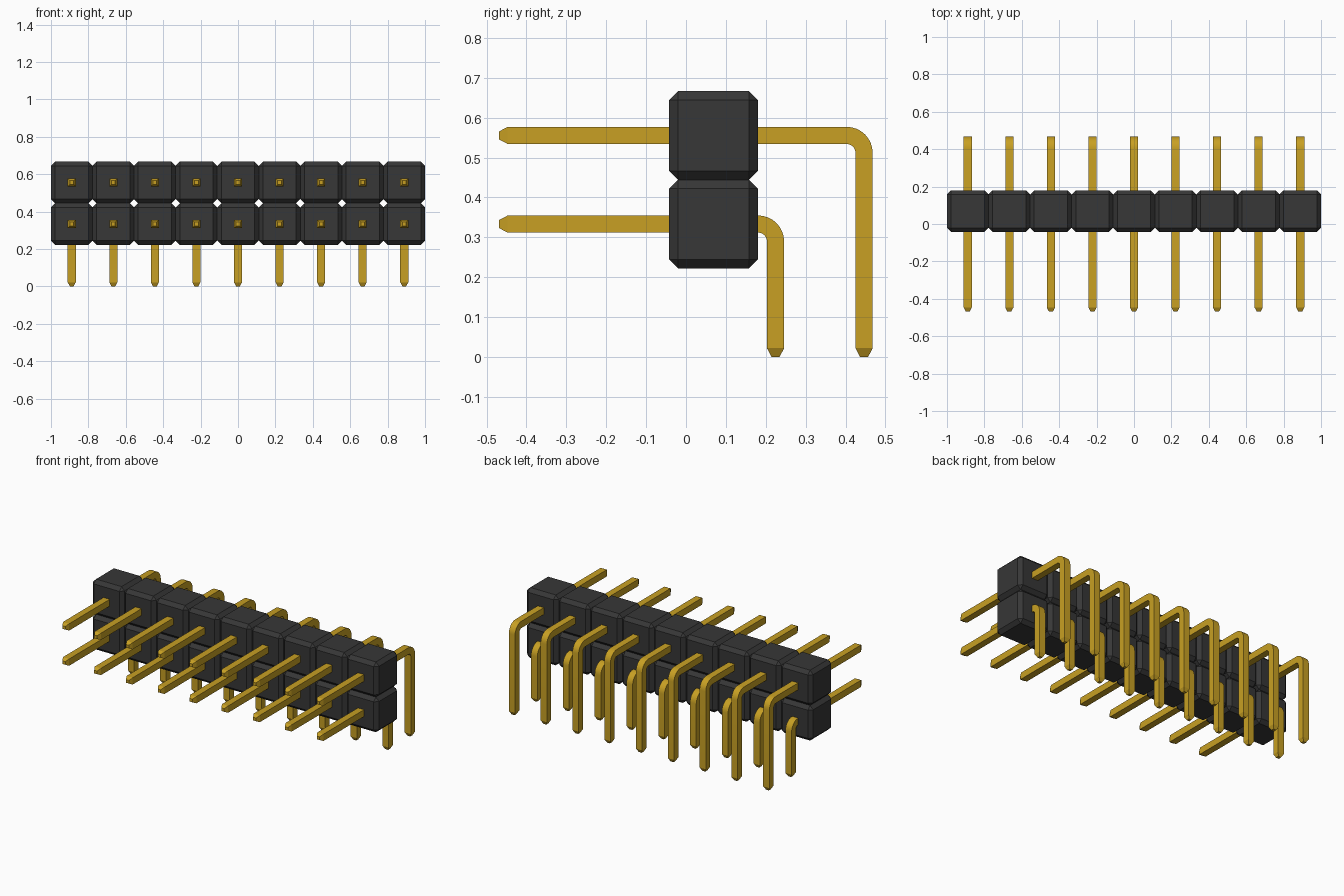
import bpy, bmesh, math
from mathutils import Vector

if "Cube" in bpy.data.objects:
    bpy.data.objects.remove(bpy.data.objects["Cube"], do_unlink=True)

COLUMNS = 9
PITCH = 2.0 / COLUMNS
HALF = 0.0215            # half the pin thickness
TIP = 0.010              # half the thickness at the blunt point
TAPER = 0.022            # length of the point
BEND = 0.0435            # bend radius along the pin's centre line
FRONT_Y = -0.469
BODY_Y = 0.069           # centre of the housing


def make_material(name, color):
    m = bpy.data.materials.new(name)
    m.diffuse_color = color
    m.use_nodes = True
    bsdf = next(n for n in m.node_tree.nodes if n.type == 'BSDF_PRINCIPLED')
    bsdf.inputs["Base Color"].default_value = color
    bsdf.inputs["Roughness"].default_value = 0.5
    return m


gold = make_material("gold", (0.578, 0.352, 0.017, 1))
black = make_material("black_plastic", (0.038, 0.038, 0.038, 1))


def to_mesh(bm, name, material):
    bmesh.ops.recalc_face_normals(bm, faces=bm.faces)
    mesh = bpy.data.meshes.new(name)
    bm.to_mesh(mesh)
    bm.free()
    mesh.materials.append(material)
    return mesh


def place(name, mesh, location):
    ob = bpy.data.objects.new(name, mesh)
    ob.location = location
    bpy.context.collection.objects.link(ob)
    return ob


def housing_mesh():
    # Cube with every edge chamfered
    bm = bmesh.new()
    bmesh.ops.create_cube(bm, size=PITCH)
    bmesh.ops.bevel(bm, geom=bm.edges[:], offset=0.022, offset_type='OFFSET',
                    segments=1, affect='EDGES')
    return to_mesh(bm, "housing_block", black)


def pin_mesh(name, z, y):
    # Square section swept back along height z, then bent down at depth y
    rings = [(FRONT_Y, z, 0, TIP), (FRONT_Y + TAPER, z, 0, HALF)]
    for i in range(9):
        a = math.radians(90) * i / 8
        rings.append((y - BEND + BEND * math.sin(a),
                      z - BEND + BEND * math.cos(a), a, HALF))
    down = math.radians(90)
    rings += [(y, TAPER, down, HALF), (y, 0, down, TIP)]

    bm = bmesh.new()
    loops = []
    for ry, rz, a, h in rings:
        normal = Vector((0, math.sin(a), math.cos(a)))
        loops.append([bm.verts.new(Vector((sx * h, ry, rz)) + normal * sn * h)
                      for sx, sn in ((-1, -1), (1, -1), (1, 1), (-1, 1))])
    for p, q in zip(loops, loops[1:]):
        for i in range(4):
            j = (i + 1) % 4
            bm.faces.new((p[i], p[j], q[j], q[i]))
    bm.faces.new(loops[0])
    bm.faces.new(loops[-1])
    return to_mesh(bm, name, gold)


# Two rows of housing blocks and bent pins
block = housing_mesh()
for row, pin_y in (("lower", 0.2245), ("upper", 0.4465)):
    z = PITCH * (1.5 if row == "lower" else 2.5)
    pin = pin_mesh(row + "_pin", z, pin_y)
    for c in range(COLUMNS):
        x = (c - (COLUMNS - 1) / 2) * PITCH
        place(f"{row}_housing_{c + 1}", block, (x, BODY_Y, z))
        ob = place(f"{row}_pin_{c + 1}", pin, (x, 0, 0))
        if c == 0:
            # All pins in the row share this mesh
            bpy.ops.object.select_all(action='DESELECT')
            ob.select_set(True)
            bpy.context.view_layer.objects.active = ob
            bpy.ops.object.shade_smooth_by_angle(angle=math.radians(20))
